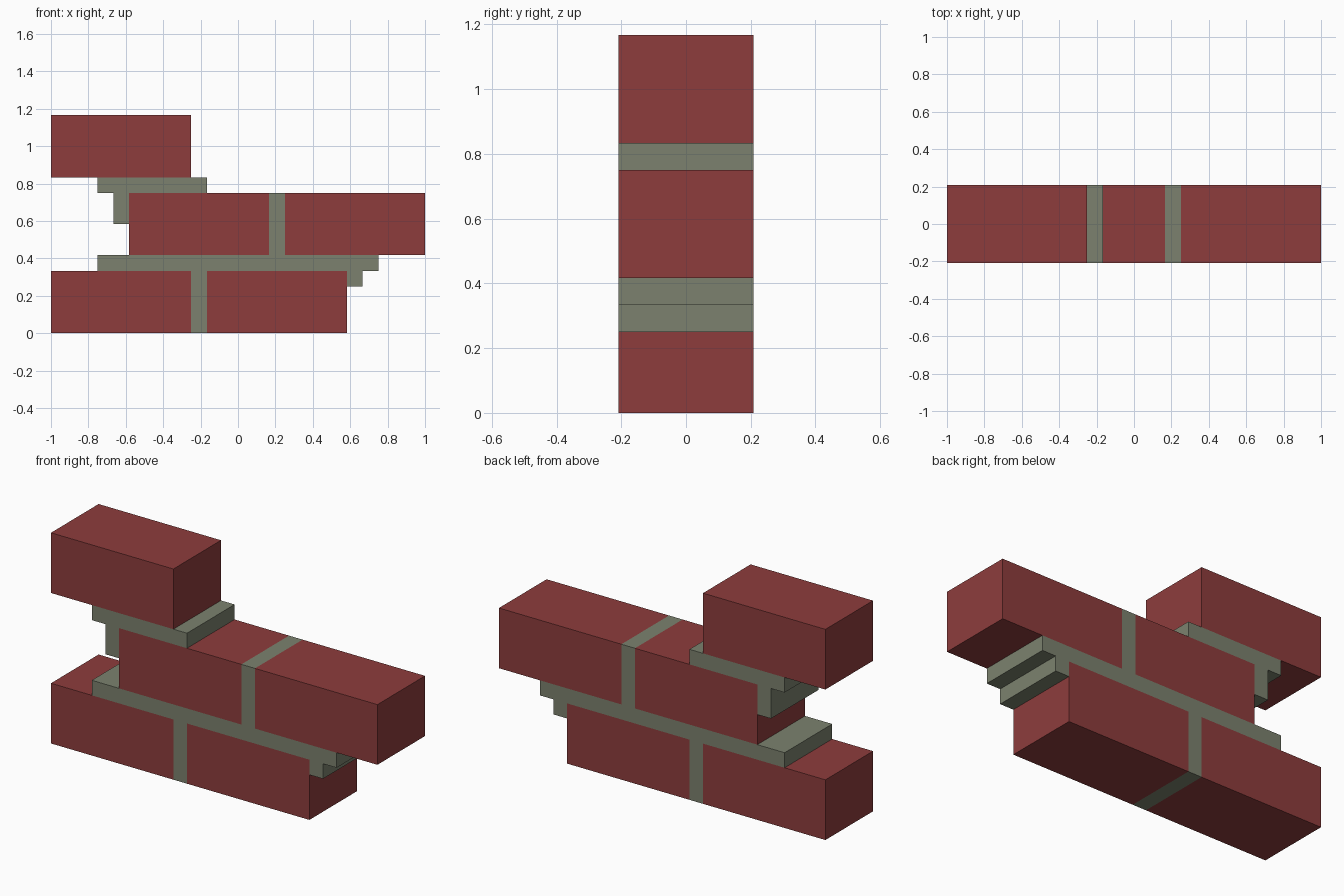
import bpy
import bmesh

if "Cube" in bpy.data.objects:
    bpy.data.objects.remove(bpy.data.objects["Cube"])

U = 1 / 12            # one mortar thickness
HALF_DEPTH = 2.5 * U  # wall runs from -y to +y by this much


def material(name, colour):
    m = bpy.data.materials.new(name)
    m.diffuse_color = (*colour, 1)
    m.use_nodes = True
    m.node_tree.nodes["Principled BSDF"].inputs["Base Color"].default_value = m.diffuse_color
    return m


BRICK = material("brick_red", (0.27, 0.046, 0.046))
MORTAR = material("mortar_grey", (0.2, 0.222, 0.158))


def extrude_profile(name, points, mat):
    """Extrude an x-z outline (in mortar units) through the wall depth."""
    bm = bmesh.new()
    face = bm.faces.new([bm.verts.new((x * U, -HALF_DEPTH, z * U)) for x, z in points])
    result = bmesh.ops.extrude_face_region(bm, geom=[face], use_keep_orig=True)
    verts = [v for v in result["geom"] if isinstance(v, bmesh.types.BMVert)]
    bmesh.ops.translate(bm, verts=verts, vec=(0, 2 * HALF_DEPTH, 0))
    bmesh.ops.recalc_face_normals(bm, faces=bm.faces)
    mesh = bpy.data.meshes.new(name)
    bm.to_mesh(mesh)
    bm.free()
    mesh.materials.append(mat)
    obj = bpy.data.objects.new(name, mesh)
    bpy.context.collection.objects.link(obj)
    return obj


# Bricks: 9 units long, 4 units high, in three staggered courses
bricks = {
    "lower_left_brick": (-12, 0), "lower_right_brick": (-2, 0),
    "middle_left_brick": (-7, 5), "middle_right_brick": (3, 5),
    "top_brick": (-12, 10),
}
for name, (x, z) in bricks.items():
    extrude_profile(name, [(x, z), (x + 9, z), (x + 9, z + 4), (x, z + 4)], BRICK)

# Lower mortar: bed with a joint below, a joint above and a stub at the right end
extrude_profile("lower_mortar", [
    (-9, 4), (-3, 4), (-3, 0), (-2, 0), (-2, 4), (7, 4), (7, 3), (8, 3),
    (8, 4), (9, 4), (9, 5), (3, 5), (3, 9), (2, 9), (2, 5), (-9, 5)], MORTAR)

# Upper mortar: short bed with a stub down the left end of the middle course
extrude_profile("upper_mortar", [
    (-9, 9), (-8, 9), (-8, 7), (-7, 7), (-7, 9), (-2, 9), (-2, 10), (-9, 10)], MORTAR)
